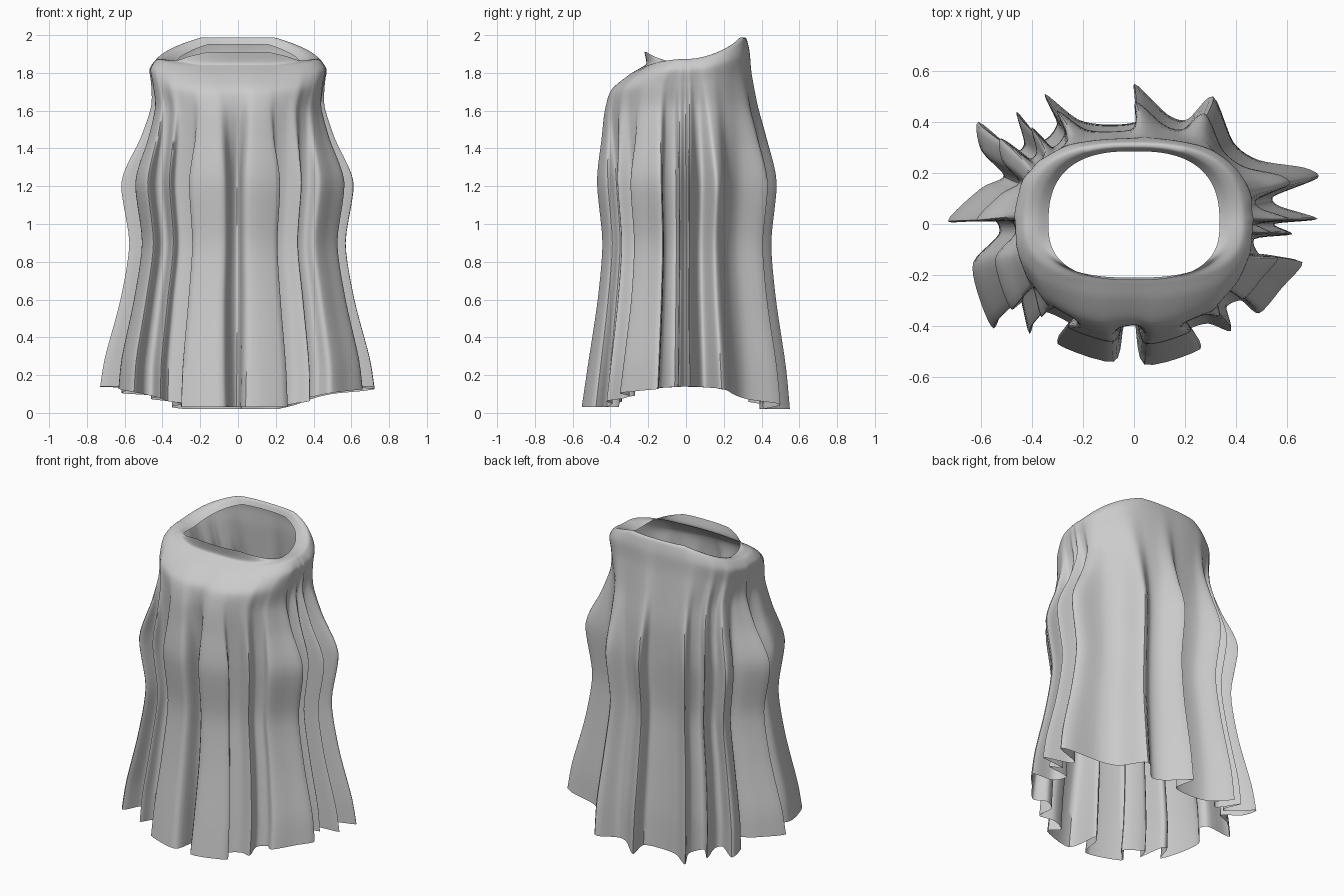
import bpy
import bmesh
from math import atan2, cos, sin, pi, radians

cube = bpy.data.objects.get("Cube")
if cube:
    bpy.data.objects.remove(cube)

# Pleated hem outline, counter-clockwise from the front, in hundredths
HEM = [
    (0, -36), (4, -55), (26, -49), (21, -42), (29, -39), (38, -42), (36, -33),
    (42, -30), (49, -35), (58, -25), (66, -15), (51, -14), (47, -6), (62, -4),
    (55, 0), (72, 2), (57, 7), (55, 11), (72, 18), (67, 22), (49, 25),
    (39, 32), (31, 50), (21, 41), (13, 43), (0, 55), (2, 41), (-10, 39),
    (-22, 41), (-35, 51), (-30, 40), (-36, 33), (-46, 44), (-43, 32),
    (-47, 29), (-61, 40), (-60, 29), (-51, 19), (-60, 14), (-73, 1),
    (-56, 2), (-53, -4), (-63, -15), (-61, -28), (-55, -41), (-50, -29),
    (-45, -28), (-41, -43), (-37, -34), (-24, -40), (-30, -47), (-8, -54),
    (-4, -40)]

# Body rings: height front, side, back; half width; depth front, back; pleat strength
RINGS = [
    (.03, .14, .02, .56, .43, .43, 1),
    (.25, .3, .25, .55, .41, .42, .9),
    (.6, .6, .6, .50, .38, .39, .72),
    (.9, .9, .9, .46, .36, .37, .68),
    (1.22, 1.22, 1.22, .49, .38, .39, .75),
    (1.45, 1.45, 1.45, .45, .40, .38, .4),
    (1.6, 1.62, 1.62, .43, .41, .36, .18),
    (1.71, 1.74, 1.8, .45, .39, .34, .06),
    (1.79, 1.82, 1.91, .465, .3, .335, .02),
    (1.83, 1.87, 1.98, .43, .235, .32, 0),
    (1.85, 1.87, 1.985, .38, .21, .3, 0),
    (1.91, 1.85, 1.95, .335, .22, .285, 0)]


def spline(points, steps, closed):
    """Resample points with a slightly tight Catmull-Rom curve."""
    n, out = len(points), []
    pick = (lambda i: points[i % n]) if closed else (lambda i: points[max(0, min(n - 1, i))])
    for i in range(n if closed else n - 1):
        a, b, c, d = (pick(i + k) for k in (-1, 0, 1, 2))
        for s in range(steps):
            t = s / steps
            h = t * t * (3 - 2 * t)
            m0, m1 = t * (1 - t) ** 2, t * t * (t - 1)
            out.append(tuple(q + (r - q) * h + .4 * ((r - p) * m0 + (u - q) * m1)
                             for p, q, r, u in zip(a, b, c, d)))
    if not closed:
        out.append(tuple(points[-1]))
    return out


def body_point(angle, width, front, back):
    """Point on the rounded oval cross-section."""
    c, s = cos(angle), sin(angle)
    depth = back if s > 0 else front
    r = (abs(c) ** 2.6 + abs(s) ** 2.6) ** (-1 / 2.6)
    return width * r * c, depth * r * s


def relaxed_angles(outline):
    """Polar angles of the outline, smoothed so that folds share a base direction."""
    n = len(outline)
    drift = []
    for i, (x, y) in enumerate(outline):
        even = 2 * pi * i / n - pi / 2
        d = atan2(y, x) - even
        drift.append((d + pi) % (2 * pi) - pi)
    reach = 8
    for _ in range(3):
        drift = [sum(drift[(i + k) % n] for k in range(-reach, reach + 1)) / (2 * reach + 1)
                 for i in range(n)]
    return [2 * pi * i / n - pi / 2 + drift[i] for i in range(n)]


# Fold offsets measured against the smooth body at the hem
hem = [(x / 100, y / 100) for x, y in spline(HEM, 5, True)]
angles = relaxed_angles(hem)
hem_body = [body_point(a, *RINGS[0][3:6]) for a in angles]
folds = [(h[0] - b[0], h[1] - b[1]) for h, b in zip(hem, hem_body)]

# Garment sheet, lofted from hem to neck
bm = bmesh.new()
rows = []
for zf, zs, zb, width, front, back, pleat in spline(RINGS, 5, False):
    row = []
    for a, (fx, fy) in zip(angles, folds):
        x, y = body_point(a, width, front, back)
        s = sin(a)
        z = zs + ((zb if s > 0 else zf) - zs) * min(1, 1.25 * s * s)
        row.append(bm.verts.new((x + fx * pleat, y + fy * pleat, z)))
    rows.append(row)
for low, high in zip(rows, rows[1:]):
    for i in range(len(low)):
        j = (i + 1) % len(low)
        bm.faces.new((low[i], low[j], high[j], high[i]))

mesh = bpy.data.meshes.new("pleated_cloak")
bm.to_mesh(mesh)
bm.free()
cloak = bpy.data.objects.new("pleated_cloak", mesh)
bpy.context.collection.objects.link(cloak)

# Plain grey cloth
cloth = bpy.data.materials.new("grey_cloth")
cloth.use_nodes = True
colour = (.6, .6, .6, 1)
cloth.diffuse_color = colour
cloth.node_tree.nodes["Principled BSDF"].inputs["Base Color"].default_value = colour
mesh.materials.append(cloth)

bpy.ops.object.select_all(action="DESELECT")
cloak.select_set(True)
bpy.context.view_layer.objects.active = cloak
bpy.ops.object.shade_smooth_by_angle(angle=radians(50))
